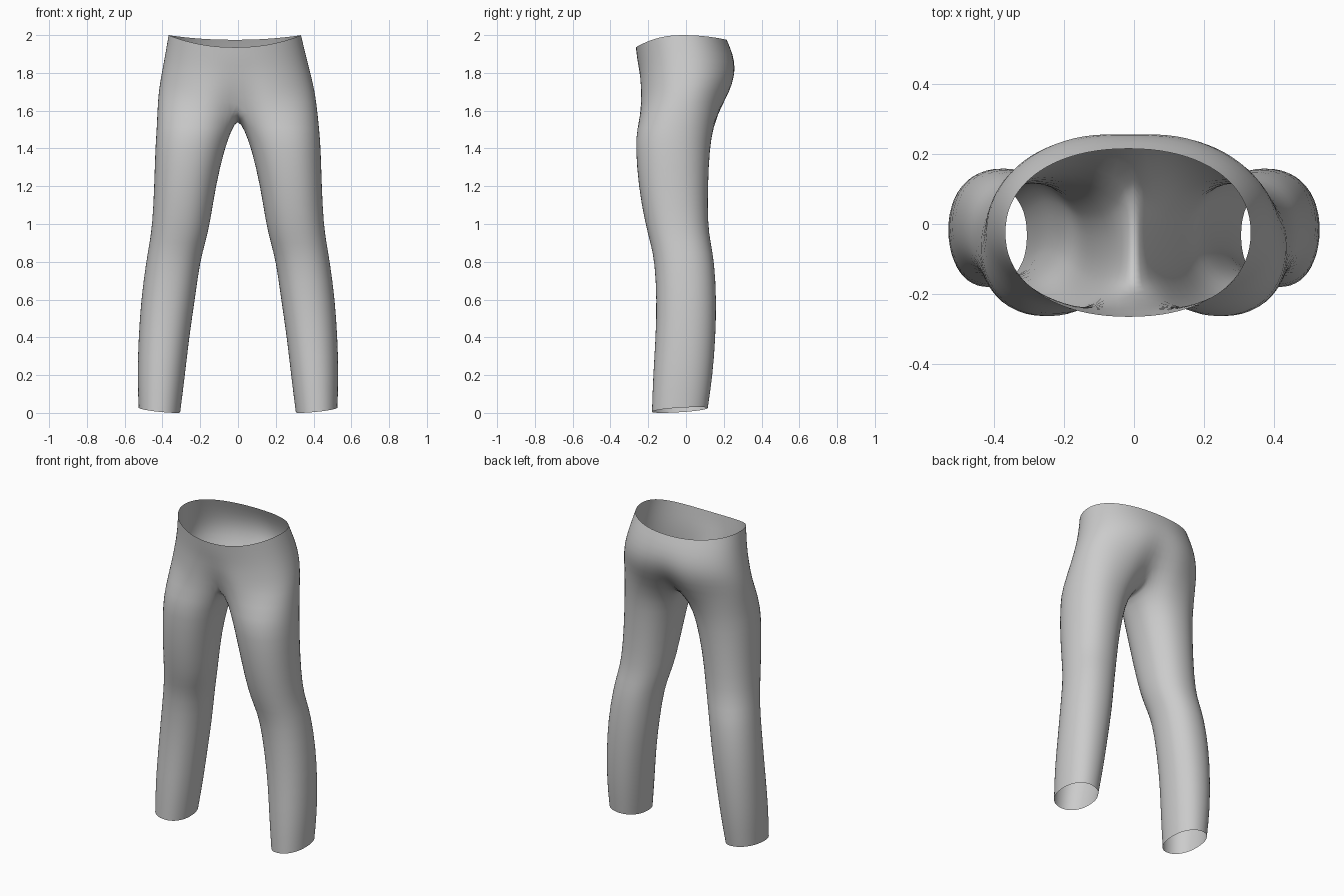
import bpy, bmesh
from math import sin, cos, pi, radians, exp

cube = bpy.data.objects.get("Cube")
if cube:
    bpy.data.objects.remove(cube, do_unlink=True)

OUTER, INNER = 20, 7      # ring points on the outside and along the crotch seam
FULLNESS = 0.92           # below 1 makes sections slightly boxy
SEAM_Z, SEAM_DROP = 1.66, 0.105

# Hip sections: height, half width, front y, back y, centre tuck, rim tilt
HIPS = [
    (2.00, 0.350, -0.265, 0.215, 0.00, 1.0),
    (1.91, 0.368, -0.258, 0.250, 0.00, 0.6),
    (1.82, 0.388, -0.252, 0.268, 0.03, 0.2),
    (1.74, 0.405, -0.252, 0.258, 0.08, 0.0),
    (1.66, 0.418, -0.255, 0.228, 0.20, 0.0),
]
# Leg sections: height, inner x, outer x, front y, back y
LEGS = [
    (1.50, 0.035, 0.430, -0.263, 0.142),
    (1.40, 0.073, 0.438, -0.266, 0.125),
    (1.20, 0.120, 0.443, -0.252, 0.115),
    (1.00, 0.150, 0.453, -0.215, 0.115),
    (0.90, 0.175, 0.468, -0.188, 0.130),
    (0.80, 0.203, 0.486, -0.165, 0.150),
    (0.60, 0.230, 0.513, -0.155, 0.161),
    (0.40, 0.260, 0.526, -0.160, 0.156),
    (0.20, 0.282, 0.533, -0.174, 0.141),
    (0.00, 0.307, 0.526, -0.180, 0.115),
]


def bulge(v):
    return (1 if v > 0 else -1) * abs(v) ** FULLNESS


def hip_arc(z, half, front, back, tuck, tilt):
    """Half section from the front centre round the side to the back centre."""
    mid, depth = (front + back) / 2, (back - front) / 2 * 1.005
    points = []
    for i in range(OUTER + 1):
        a = -pi / 2 + pi * i / OUTER
        x = 0 if i in (0, OUTER) else half * 1.005 * bulge(cos(a))
        y = mid + depth * bulge(sin(a))
        y *= 1 - tuck * exp(-(x / 0.09) ** 2)
        dip = (0.065 if a < 0 else 0.025) * sin(a) ** 2
        points.append((x, y, z - tilt * dip))
    return points


def leg_ring(z, x_in, x_out, front, back):
    """Closed leg section, starting at the inner front."""
    angles = [-150 + 300 * i / OUTER for i in range(OUTER + 1)]
    angles += [150 + 60 * (i + 1) / (INNER + 1) for i in range(INNER)]
    points = []
    for a in map(radians, angles):
        x = (x_in + x_out) / 2 + (x_out - x_in) / 2 * 1.01 * bulge(cos(a))
        y = (front + back) / 2 + (back - front) / 2 * 1.01 * bulge(sin(a))
        hem = 0.016 + 0.012 * cos(a) + 0.01 * sin(a) if z == 0 else 0
        points.append((x, y, z + hem))
    return points


def crotch_seam(front, back):
    """Points on the centre line, from back to front under the body."""
    points = []
    for i in range(INNER):
        a = pi * (i + 1) / (INNER + 1)
        y = (front + back) / 2 + (back - front) / 2 * cos(a)
        points.append((0, y, SEAM_Z - SEAM_DROP * sin(a)))
    return points


bm = bmesh.new()


def build_side(side):
    """One half of the trousers, side is +1 or -1."""
    def add(points):
        return [bm.verts.new((side * x, y, z)) for x, y, z in points]

    def bridge(upper, lower, closed):
        n = len(upper)
        for i in range(n if closed else n - 1):
            j = (i + 1) % n
            quad = [upper[i], lower[i], lower[j], upper[j]]
            bm.faces.new(quad if side > 0 else quad[::-1])

    # Hips and seat
    arcs = [add(hip_arc(*row)) for row in HIPS]
    for upper, lower in zip(arcs, arcs[1:]):
        bridge(upper, lower, False)
    # Leg, starting from the hip edge closed by the crotch seam
    last = arcs[-1]
    rings = [last + add(crotch_seam(last[0].co.y, last[-1].co.y))]
    rings += [add(leg_ring(*row)) for row in LEGS]
    for upper, lower in zip(rings, rings[1:]):
        bridge(upper, lower, True)


build_side(1)
build_side(-1)
bmesh.ops.remove_doubles(bm, verts=bm.verts, dist=0.0005)

# Slight sideways lean of the waist
for v in bm.verts:
    v.co.x -= 0.017 * max(0, (v.co.z - 1.5) / 0.5)
# Stand on the ground
low = min(v.co.z for v in bm.verts)
for v in bm.verts:
    if v.co.z < 0.1:
        v.co.z -= low

mesh = bpy.data.meshes.new("trousers")
bm.to_mesh(mesh)
bm.free()
trousers = bpy.data.objects.new("trousers", mesh)
bpy.context.collection.objects.link(trousers)

# Grey cloth
cloth = bpy.data.materials.new("grey_cloth")
cloth.use_nodes = True
colour = (0.6, 0.6, 0.6, 1)
cloth.diffuse_color = colour
cloth.node_tree.nodes["Principled BSDF"].inputs["Base Color"].default_value = colour
mesh.materials.append(cloth)

for face in mesh.polygons:
    face.use_smooth = True
smooth = trousers.modifiers.new("smooth_cloth", "SUBSURF")
smooth.levels = smooth.render_levels = 1
